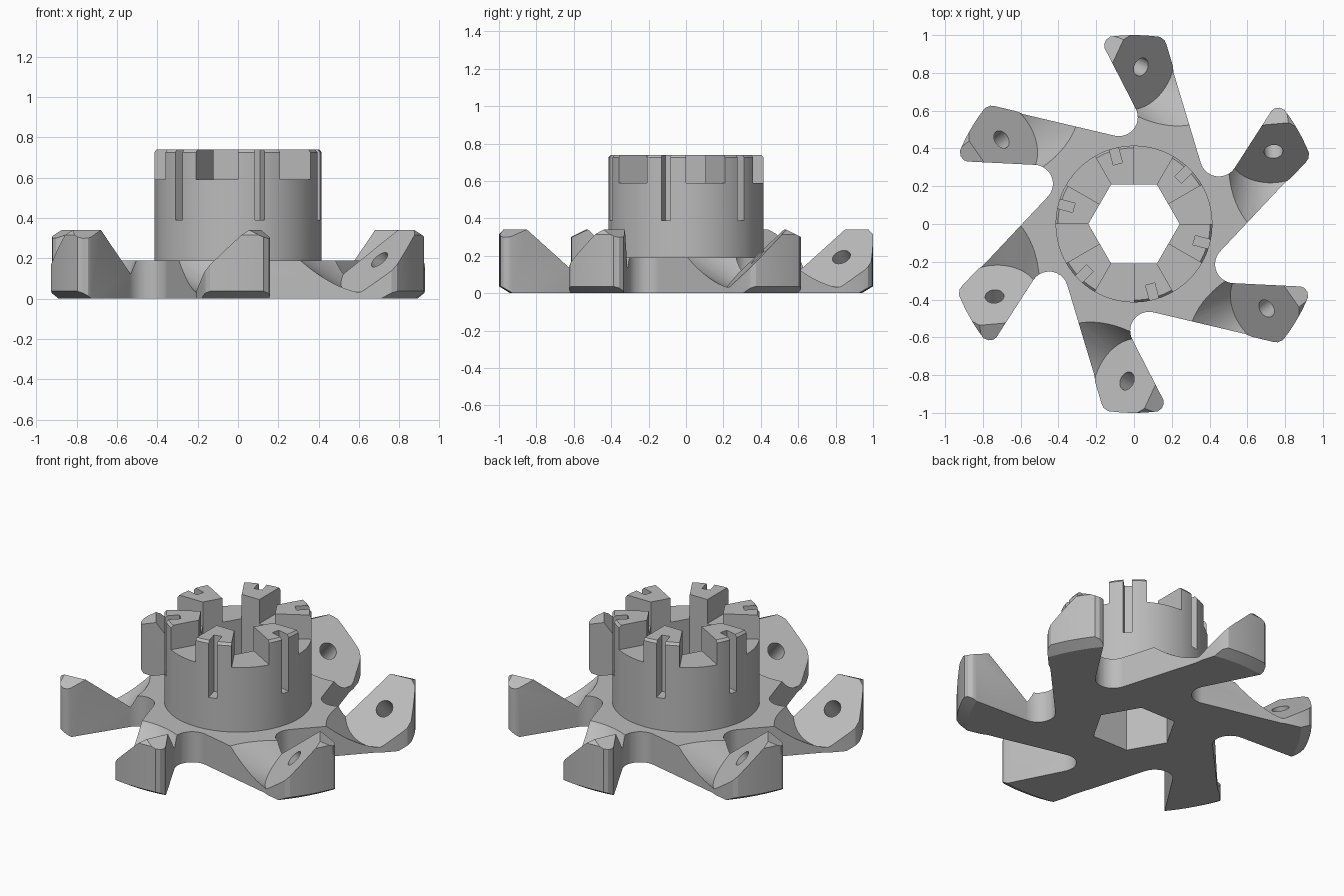
import bpy, bmesh
from math import sin, cos, radians, pi
from mathutils import Vector, Matrix

ARMS = 6
if "Cube" in bpy.data.objects:
    bpy.data.objects.remove(bpy.data.objects["Cube"])

steel = bpy.data.materials.new("steel_grey")
steel.use_nodes = True
steel.diffuse_color = (0.5, 0.5, 0.5, 1)
steel.node_tree.nodes["Principled BSDF"].inputs["Base Color"].default_value = (0.5, 0.5, 0.5, 1)


def turn(k):
    return Matrix.Rotation(k * 2 * pi / ARMS, 4, 'Z')


def to_object(name, bm):
    bmesh.ops.recalc_face_normals(bm, faces=bm.faces)
    mesh = bpy.data.meshes.new(name)
    bm.to_mesh(mesh)
    bm.free()
    mesh.materials.append(steel)
    obj = bpy.data.objects.new(name, mesh)
    bpy.context.collection.objects.link(obj)
    return obj


def add_prism(bm, points, low, high):
    face = bm.faces.new([bm.verts.new((x, y, low)) for x, y in points])
    new = bmesh.ops.extrude_face_region(bm, geom=[face])["geom"]
    verts = [v for v in new if isinstance(v, bmesh.types.BMVert)]
    bmesh.ops.translate(bm, verts=verts, vec=(0, 0, high - low))


def lathe(name, profile, steps=96):
    bm = bmesh.new()
    verts = [bm.verts.new((r, 0, z)) for r, z in profile]
    edges = [bm.edges.new(pair) for pair in zip(verts, verts[1:])]
    bmesh.ops.spin(bm, geom=verts + edges, cent=(0, 0, 0), axis=(0, 0, 1),
                   angle=2 * pi, steps=steps)
    bmesh.ops.remove_doubles(bm, verts=bm.verts, dist=0.0005)
    return to_object(name, bm)


def boolean(target, cutter, operation='DIFFERENCE'):
    mod = target.modifiers.new("cut", 'BOOLEAN')
    mod.object, mod.operation, mod.solver = cutter, operation, 'EXACT'
    bpy.context.view_layer.update()
    graph = bpy.context.evaluated_depsgraph_get()
    mesh = bpy.data.meshes.new_from_object(target.evaluated_get(graph))
    target.modifiers.clear()
    target.data = mesh
    bpy.data.objects.remove(cutter)


def polar(radius, degrees):
    return (radius * cos(radians(degrees)), radius * sin(radians(degrees)))


# Outline of one swept arm, ending in the round valley before the next arm
arm = [(0.21, 0.80), (0.205, 0.84), (0.172, 0.95), (0.162, 0.972), (0.145, 0.985),
       (0.1, 1.02), (-0.1, 1.02), (-0.13, 0.988), (-0.148, 0.975),
       (-0.158, 0.95), (-0.155, 0.93)]
for i in range(15):
    x, y = polar(0.1, 27 - 130 * i / 14)
    arm.append((x - 0.08, y + 0.565))
outline = [(turn(k) @ Vector((x, y, 0)))[:2] for k in range(ARMS) for x, y in arm]

bm = bmesh.new()
add_prism(bm, outline, -0.1, 0.6)
base = to_object("arm_base", bm)

# Turned stock: chamfered lower rim, low hub face and taller arm tips
stock = lathe("stock", [(0, 0), (0.94, 0), (1.0, 0.037), (1.0, 0.315), (0.965, 0.355),
                        (0.66, 0.355), (0.66, 0.19), (0, 0.19)], 144)
boolean(base, stock, 'INTERSECT')

# Tilted round pocket, sloping tip back and screw hole on every arm
seat = Vector((0.037, 0.831, 0.193))
normal = Vector((0.92, -0.43, 1)).normalized()
ridge = Vector((-0.085, 0.915, 0.34))
back = Vector((-0.45, 0.21, 1)).normalized()


def facing(point, direction, offset):
    return (Matrix.Translation(point + direction * offset)
            @ direction.to_track_quat('Z', 'Y').to_matrix().to_4x4())


for k in range(ARMS):
    bm = bmesh.new()
    bmesh.ops.create_cube(bm, size=1, matrix=turn(k) @ facing(ridge, back, 0.1)
                          @ Matrix.Diagonal((0.5, 0.5, 0.2, 1)))
    boolean(base, to_object("tip_cutter", bm))
    for name, r1, r2, depth, offset in (("pocket_cutter", 0.235, 0.37, 0.48, 0.24),
                                        ("hole_cutter", 0.05, 0.05, 0.28, -0.04)):
        bm = bmesh.new()
        bmesh.ops.create_cone(bm, cap_ends=True, segments=64, radius1=r1, radius2=r2,
                              depth=depth, matrix=turn(k) @ facing(seat, normal, offset))
        boolean(base, to_object(name, bm))

# Round boss with chamfered top rim
boss = lathe("castle_boss", [(0, 0.19), (0.415, 0.19), (0.415, 0.725),
                             (0.403, 0.74), (0, 0.74)])

# Wide gaps between the six teeth
bm = bmesh.new()
for k in range(ARMS):
    a = 60 * k
    add_prism(bm, [polar(0.1, a), polar(0.6, a), polar(0.6, a + 30), polar(0.1, a + 30)],
              0.59, 0.9)
boolean(boss, to_object("gap_cutter", bm))

# Narrow upright groove in each tooth
bm = bmesh.new()
for k in range(ARMS):
    place = turn(k) @ Matrix.Rotation(radians(45), 4, 'Z') @ Matrix.Translation((0.4, 0, 0.65))
    bmesh.ops.create_cube(bm, size=1, matrix=place @ Matrix.Diagonal((0.14, 0.05, 0.52, 1)))
boolean(boss, to_object("groove_cutter", bm))

# Hexagonal bore through both parts
for part in (base, boss):
    bm = bmesh.new()
    add_prism(bm, [polar(0.242, 60 * i) for i in range(6)], -0.2, 1.0)
    boolean(part, to_object("bore_cutter", bm))

# Smooth round walls, keep machined edges crisp
for part in (base, boss):
    part.data.materials.clear()
    part.data.materials.append(steel)
    bpy.ops.object.select_all(action='DESELECT')
    part.select_set(True)
    bpy.context.view_layer.objects.active = part
    bpy.ops.object.shade_smooth_by_angle(angle=radians(25))
